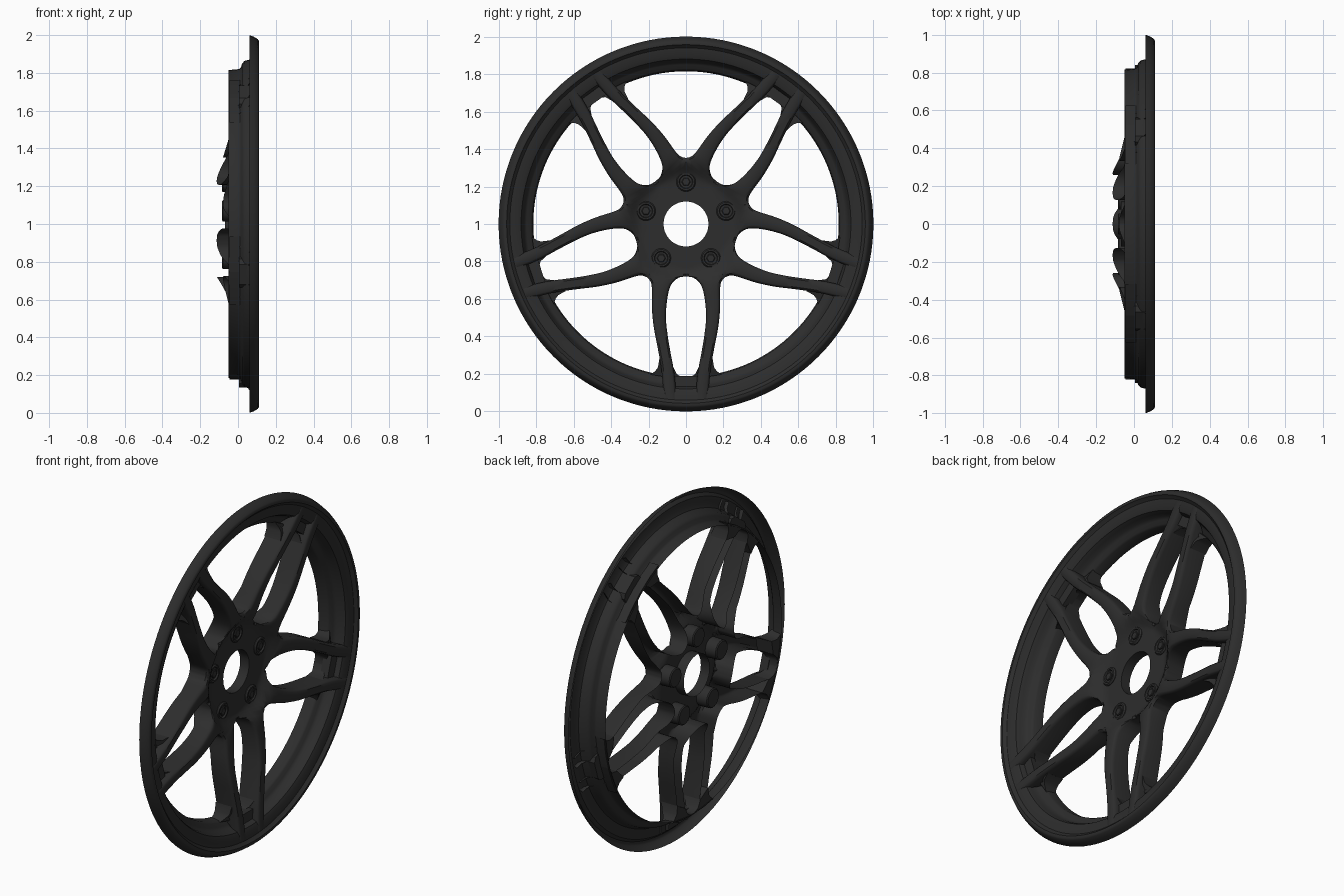
import bpy, bmesh
from math import sin, cos, pi, radians, hypot
from mathutils import Vector

cube = bpy.data.objects.get("Cube")
if cube:
    bpy.data.objects.remove(cube, do_unlink=True)

paint = bpy.data.materials.new("satin_black")
paint.use_nodes = True
COLOR = (0.026, 0.026, 0.026, 1)
paint.diffuse_color = COLOR
paint.node_tree.nodes["Principled BSDF"].inputs["Base Color"].default_value = COLOR
SPOKES = [radians(270 + 72 * k) for k in range(5)]
BOLTS = [a + radians(36) for a in SPOKES]


def finish(name, bm, angle=35):
    """Turn a bmesh built around the axle into a shaded object at wheel height."""
    bmesh.ops.remove_doubles(bm, verts=bm.verts, dist=0.0004)
    bmesh.ops.recalc_face_normals(bm, faces=bm.faces)
    mesh = bpy.data.meshes.new(name)
    bm.to_mesh(mesh)
    bm.free()
    mesh.materials.append(paint)
    obj = bpy.data.objects.new(name, mesh)
    obj.location.z = 1
    bpy.context.collection.objects.link(obj)
    bpy.ops.object.select_all(action='DESELECT')
    obj.select_set(True)
    bpy.context.view_layer.objects.active = obj
    bpy.ops.object.shade_smooth_by_angle(angle=radians(angle))


def lathe(bm, profile, steps, y=0, z=0, caps=True):
    """Revolve (x, radius) points about an axis parallel to x."""
    rings = [[bm.verts.new((x, y + r * cos(2 * pi * i / steps), z + r * sin(2 * pi * i / steps)))
              for i in range(steps)] for x, r in profile]
    if caps:
        bm.faces.new(rings[0])
        bm.faces.new(rings[-1])
    for a, b in zip(rings, rings[1:]):
        for i in range(steps):
            j = (i + 1) % steps
            bm.faces.new((a[i], a[j], b[j], b[i]))


def place(x, p, q, angle):
    """Point at distance p along a spoke and q to its side."""
    return (x, p * cos(angle) - q * sin(angle), p * sin(angle) + q * cos(angle))


def prism(bm, outline, back, angle, side=1):
    """Extrude a (p, q, front x) outline along the axle direction."""
    ends = [[bm.verts.new(place(x, p, side * q, angle)) for p, q, x in outline],
            [bm.verts.new(place(back, p, side * q, angle)) for p, q, x in outline]]
    for loop in ends:
        bm.faces.new(loop)
    for i in range(len(outline)):
        j = (i + 1) % len(outline)
        bm.faces.new((ends[0][i], ends[0][j], ends[1][j], ends[1][i]))


def ramp(points, r):
    for (r0, x0), (r1, x1) in zip(points, points[1:]):
        if r <= r1:
            return x0 + (x1 - x0) * max(0, (r - r0) / (r1 - r0))
    return points[-1][1]


def spline(points, sub=4):
    """Smooth curve through the given points."""
    v = [Vector(p) for p in points]
    v = [2 * v[0] - v[1]] + v + [2 * v[-1] - v[-2]]
    out = []
    for a, b, c, d in zip(v, v[1:], v[2:], v[3:]):
        for k in range(sub):
            t = k / sub
            out.append(0.5 * (2 * b + (c - a) * t + (2 * a - 5 * b + 4 * c - d) * t * t
                              + (3 * b - a - 3 * c + d) * t ** 3))
    return out + [v[-2]]


# Rim: a hollow shell from the outer lip to the back edge of the barrel
bm = bmesh.new()
lathe(bm, [(.06, 1), (.085, .991), (.105, .978), (.11, .97), (.11, .957), (.1, .948),
           (.093, .94), (.089, .9), (.08, .88), (.06, .87), (.035, .864), (.022, .85),
           (.015, .828), (.005, .82), (-.05, .815)], 128, caps=False)
finish("rim", bm)

# Hub and five forked spokes, hollow behind: one half sector, mirrored and repeated
outer = spline([(.285, .207), (.31, .188), (.35, .182), (.45, .182), (.55, .172),
                (.65, .153), (.75, .135), (.82, .127), (.93, .118)])
inner = spline([(.28, 0), (.287, .04), (.325, .08), (.4, .1), (.5, .107),
                (.6, .097), (.7, .08), (.8, .062), (.93, .05)])
FRONT = [(.12, -.012), (.25, -.012), (.28, .004), (.32, .035), (.36, .048),
         (.6, .072), (.86, .09), (.93, .094)]
RIM_END = [(.8, -.04), (.825, .01), (.86, .04), (.88, .075), (.94, .084)]
SLOT_BACK = [(.28, -.113), (.395, -.053), (.45, -.048)] + RIM_END
OUTER_BACK = [(.35, -.08), (.46, -.05)] + RIM_END
COLUMNS = [(0, .02), (.07, .006), (.18, 0), (.5, 0), (.82, 0), (.93, .006), (1, .02)]
HUB_ROWS = 12

bm = bmesh.new()
for angle in SPOKES:
    for side in (1, -1):
        rows, slot_wall, outer_wall, hole_wall = [], [], [], []
        for n in range(HUB_ROWS + len(outer)):
            row = []
            for u, dip in COLUMNS:
                rail = max(0, n - HUB_ROWS)
                point = inner[rail].lerp(outer[rail], u)
                if n < HUB_ROWS:
                    hole = Vector((cos(u * pi / 5), sin(u * pi / 5))) * .12
                    point = hole.lerp(point, n / HUB_ROWS)
                    dip = 0
                r = hypot(*point)

                def vert(x):
                    return bm.verts.new(place(x, point.x, side * point.y, angle))
                row.append(vert(ramp(FRONT, r) - dip))
                if n == 0:
                    hole_wall.append((row[-1], vert(-.07)))
                if n >= HUB_ROWS and u == 0:
                    slot_wall.append((row[-1], vert(ramp(SLOT_BACK, r))))
                if n >= HUB_ROWS and u == 1:
                    outer_wall.append((row[-1], vert(ramp(OUTER_BACK, r))))
            rows.append(row)
        for a, b in zip(rows, rows[1:]):
            for i in range(len(row) - 1):
                bm.faces.new((a[i], a[i + 1], b[i + 1], b[i]))
        for wall in (slot_wall, outer_wall, hole_wall):
            for a, b in zip(wall, wall[1:]):
                bm.faces.new((a[0], b[0], b[1], a[1]))
finish("hub_and_spokes", bm, 40)

# Flared fillets where the spokes meet the barrel, and the pocket behind each slot
flare = [(.72, .142, .06), (.765, .15, .05), (.785, .164, .035), (.803, .19, .018),
         (.818, .1, .04), (.823, 0, .012), (.816, 0, .012), (.813, .03, .02),
         (.8, .05, .038), (.76, .069, .06)]
pocket = [(.81, .085), (.845, .08), (.866, .055), (.866, -.055), (.845, -.08), (.81, -.085)]
fillets, pockets = bmesh.new(), bmesh.new()
for angle in SPOKES:
    for side in (1, -1):
        prism(fillets, flare, -.045, angle, side)
    prism(pockets, [(p, q, .055) for p, q in pocket], .005, angle)
finish("spoke_fillets", fillets)
finish("slot_pockets", pockets)

# Wheel bolts with socketed heads, and their cups behind the hub
bolts, cups = bmesh.new(), bmesh.new()
for a in BOLTS:
    y, z = .225 * cos(a), .225 * sin(a)
    lathe(bolts, [(-.03, .052), (-.008, .052), (-.001, .046), (-.001, .037), (-.009, .033)],
          24, y, z)
    lathe(bolts, [(-.02, .024), (-.004, .024), (-.001, .02)], 6, y, z)
    lathe(cups, [(-.015, .058), (-.08, .056), (-.085, .05)], 24, y, z)
finish("wheel_bolts", bolts)
finish("bolt_cups", cups)
